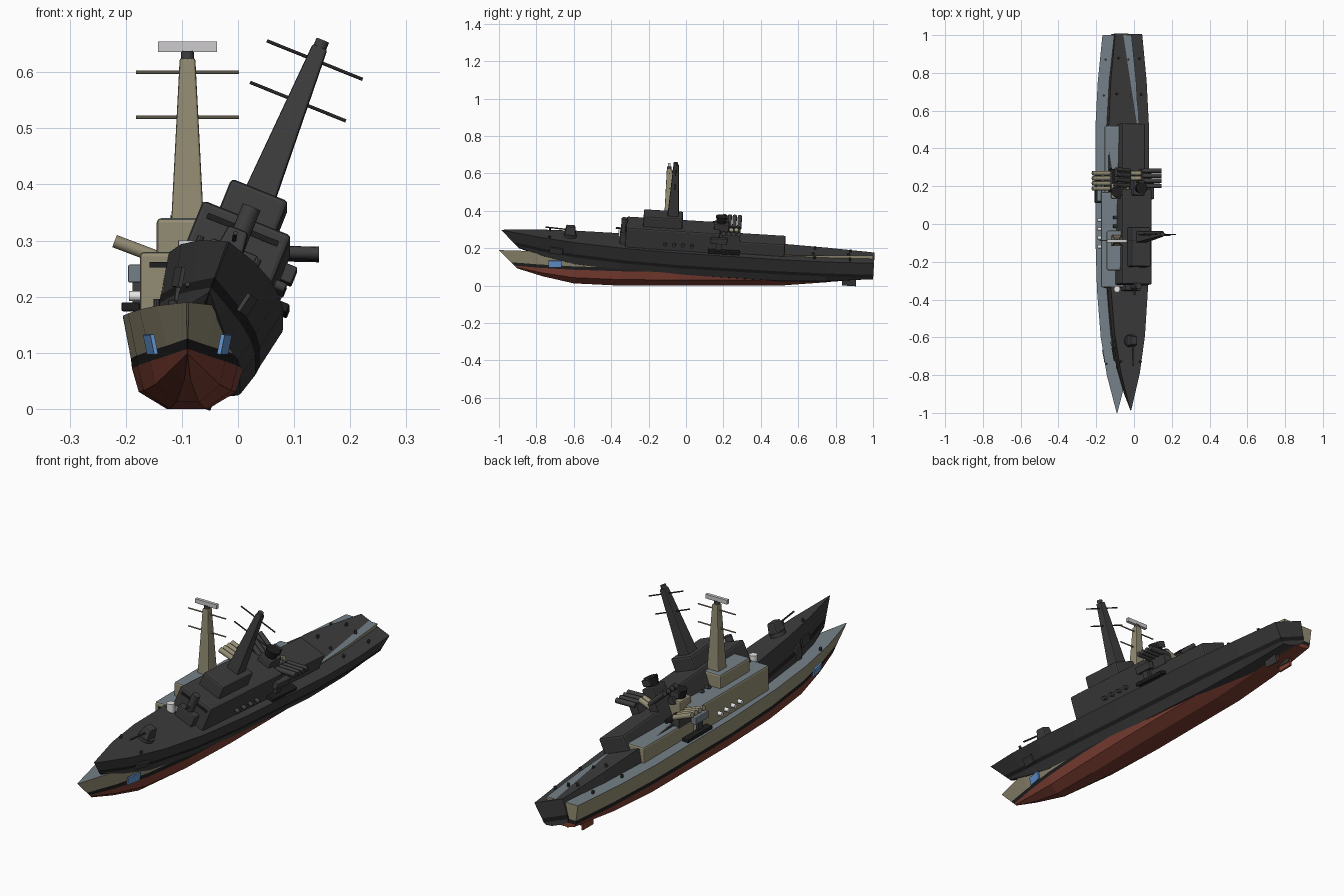
import bpy, bmesh, math
from mathutils import Matrix, Vector

if "Cube" in bpy.data.objects:
    bpy.data.objects.remove(bpy.data.objects["Cube"])


def mat(name, r, g, b):
    m = bpy.data.materials.new(name)
    m.diffuse_color = tuple(((c / 255 + .055) / 1.055) ** 2.4 for c in (r, g, b)) + (1,)
    m.use_nodes = True
    m.node_tree.nodes["Principled BSDF"].inputs["Base Color"].default_value = m.diffuse_color
    return m


COL = {
    "olive": mat("olive paint", 148, 141, 116),
    "deck": mat("deck grey", 116, 128, 135),
    "red": mat("hull red", 124, 62, 50),
    "black": mat("black", 30, 30, 30),
    "metal": mat("dark metal", 62, 62, 62),
    "white": mat("white", 232, 232, 232),
    "light": mat("light grey", 205, 203, 205),
    "blue": mat("light blue", 100, 150, 210),
}
charcoal = mat("wreck charcoal", 61, 61, 61)
DARK = {k: charcoal for k in COL}
DARK["black"] = COL["black"]

# hull stations: y, stem rake, deck half, deck z, waterline half, waterline z, keel half, keel z
STATIONS = [
    (-1.0, 1.0, .002, .190, .001, .125, .0005, .092),
    (-.80, .25, .054, .184, .036, .113, .006, .050),
    (-.60, 0, .086, .177, .068, .103, .020, .012),
    (-.35, 0, .106, .170, .091, .095, .032, .0),
    (-.05, 0, .115, .166, .101, .090, .037, .0),
    (.50, 0, .115, .163, .101, .090, .037, .0),
    (.75, 0, .102, .161, .090, .090, .035, .018),
    (1.0, 0, .077, .160, .068, .090, .030, .052),
]
BAND = .018


def ship(prefix, M, pal):
    def finish(bm, name, mats, rule=None, smooth=False):
        bmesh.ops.recalc_face_normals(bm, faces=bm.faces)
        bm.normal_update()
        me = bpy.data.meshes.new(prefix + name)
        for m in mats:
            me.materials.append(pal[m])
        for f in bm.faces:
            if rule:
                f.material_index = rule(f)
            f.smooth = False
        bm.to_mesh(me)
        bm.free()
        ob = bpy.data.objects.new(prefix + name, me)
        bpy.context.collection.objects.link(ob)
        ob.matrix_world = M
        if smooth:
            bpy.ops.object.select_all(action='DESELECT')
            ob.select_set(True)
            bpy.context.view_layer.objects.active = ob
            bpy.ops.object.shade_smooth_by_angle(angle=math.radians(40))
        return ob

    def box(name, x, y, z, color, bevel=0, roof=None, taper=1, rot=None):
        """Box from (min, max) ranges; taper narrows the top."""
        bm = bmesh.new()
        bmesh.ops.create_cube(bm, size=1)
        for v in bm.verts:
            k = taper if v.co.z > 0 else 1
            v.co = (v.co.x * k * (x[1] - x[0]), v.co.y * k * (y[1] - y[0]), v.co.z * (z[1] - z[0]))
            if rot:
                v.co = rot @ v.co
            v.co += Vector((sum(x), sum(y), sum(z))) / 2
        if bevel:
            bmesh.ops.bevel(bm, geom=bm.edges[:], offset=bevel, segments=2, affect='EDGES', profile=.5)
        rule = (lambda f: int(f.normal.z > .9)) if roof else None
        return finish(bm, name, [color] + ([roof] if roof else []), rule)

    def rod(name, a, b, r, color, r2=None, n=16):
        a, b = Vector(a), Vector(b)
        d = b - a
        bm = bmesh.new()
        T = Matrix.Translation((a + b) / 2) @ d.to_track_quat('Z', 'Y').to_matrix().to_4x4()
        bmesh.ops.create_cone(bm, cap_ends=True, segments=n, radius1=r,
                              radius2=r if r2 is None else r2, depth=d.length, matrix=T)
        return finish(bm, name, [color], smooth=True)

    # hull: half sections mirrored into loops and lofted
    bm = bmesh.new()
    rings = []
    for y, rake, dh, dz, wh, wz, kh, kz in STATIONS:
        lo = wz - BAND
        half = [(kh, kz), (wh * .86, kz + .42 * (lo - kz)), (wh * .98, lo), (wh, wz), (dh, dz)]
        pts = [(-a, c) for a, c in half] + [(a, c) for a, c in reversed(half)]
        rings.append([bm.verts.new((a, y + rake * (dz - c), c)) for a, c in pts])
    n = len(rings[0])
    zone = {0: 0, 1: 0, 2: 1, 3: 2, 4: 3, 5: 2, 6: 1, 7: 0, 8: 0, 9: 0}
    tag = bm.faces.layers.int.new("zone")
    for p, q in zip(rings, rings[1:]):
        for i in range(n):
            j = (i + 1) % n
            f = bm.faces.new((p[i], p[j], q[j], q[i]))
            f[tag] = zone[i]
    for r in (rings[0], rings[-1]):
        for i in range(4):
            f = bm.faces.new((r[i], r[i + 1], r[n - 2 - i], r[n - 1 - i]))
            f[tag] = zone[i]
    finish(bm, "hull", ["red", "black", "olive", "deck"], lambda f: f[tag])

    # superstructure blocks
    box("main_house", (-.085, .085), (-.335, .17), (.15, .28), "olive", .008, "deck")
    box("upper_bridge", (-.055, .055), (-.245, -.035), (.27, .34), "olive", .008, "deck")
    box("aft_house", (-.067, .067), (.16, .52), (.15, .232), "olive", .008, "deck")
    box("bridge_window_strip", (-.068, .068), (-.339, -.33), (.252, .262), "black")

    # mast with yards, cap and radar
    box("mast", (-.029, .029), (-.118, -.058), (.335, .625), "olive", .004, taper=.48)
    rod("mast_cap", (0, -.09, .62), (0, -.09, .638), .012, "metal")
    for i, z in enumerate((.52, .60)):
        rod(f"yard_{i}", (-.092, -.088, z), (.092, -.088, z), .003, "olive", n=8)
    if pal is COL:
        box("radar_bar", (-.053, .053), (-.097, -.083), (.636, .655), "light")

    # close-in gun in front of the bridge
    rod("close_gun_dome", (0, -.345, .22), (0, -.345, .30), .017, "white")
    box("close_gun_base", (-.045, .045), (-.365, -.33), (.16, .222), "olive", .005)
    rod("close_gun_barrel", (0, -.345, .242), (0, -.39, .242), .005, "metal", n=8)

    # foredeck gun
    rod("foredeck_gun_ring", (0, -.63, .17), (0, -.63, .193), .034, "metal")
    box("foredeck_gun_turret", (-.025, .025), (-.662, -.6), (.19, .238), "metal", .006, taper=.75)
    rod("foredeck_gun_barrel", (0, -.65, .216), (0, -.765, .222), .004, "metal", n=8)

    # aft director on its pedestal
    box("director_pedestal", (-.032, .032), (.135, .215), (.22, .31), "olive", .006)
    rod("director_drum", (0, .172, .308), (0, .172, .345), .024, "black", .031)
    box("director_aerial", (-.02, .02), (.2, .21), (.318, .345), "metal")

    # features on both sides
    for s, side in ((-1, "port"), (1, "starboard")):
        sx = lambda a, b: tuple(sorted((s * a, s * b)))
        for i, y in enumerate((.188, .215, .242, .269)):
            rod(f"launch_tube_{side}_{i}", (s * .04, y, .265), (s * .13, y, .299), .0115, "olive", n=12)
        box(f"launcher_frame_{side}", sx(.03, .07), (.18, .277), (.225, .268), "metal")
        box(f"equipment_box_{side}", sx(.08, .106), (.12, .21), (.225, .257), "deck", .003)
        box(f"equipment_post_{side}", sx(.085, .098), (.15, .18), (.185, .23), "metal")
        box(f"side_platform_{side}", sx(.085, .118), (.11, .28), (.174, .19), "black", .003)
        for i in range(4):
            y = -.12 + i * .047
            rod(f"life_raft_{side}_{i}", (s * .084, y, .201), (s * .104, y, .201), .009, "white", n=12)
        box(f"bow_plate_{side}", (s * .066 - .0035, s * .066 + .0035), (-.735, -.665), (.097, .133), "blue",
            rot=Matrix.Rotation(-s * .19, 3, 'Z') @ Matrix.Rotation(s * .2, 3, 'Y'))
        box(f"rudder_{side}", (s * .035 - .004, s * .035 + .004), (.835, .91), (.006, .06), "red")
        for i, (x, y, z) in enumerate(((.055, -.74, .182), (.07, .68, .162), (.06, .87, .161))):
            rod(f"bollard_{side}_{i}", (s * x, y, z - .005), (s * x, y, z + .014), .006, "metal", n=8)


# intact upright ship and the heeled dark wreck
ship("ship_", Matrix.Translation((-.09, 0, 0)), COL)
ship("wreck_", Matrix.Translation((-.088, 0, .061))
     @ Matrix.Rotation(math.radians(-3.5), 4, 'X')
     @ Matrix.Rotation(math.radians(22), 4, 'Y'), DARK)
